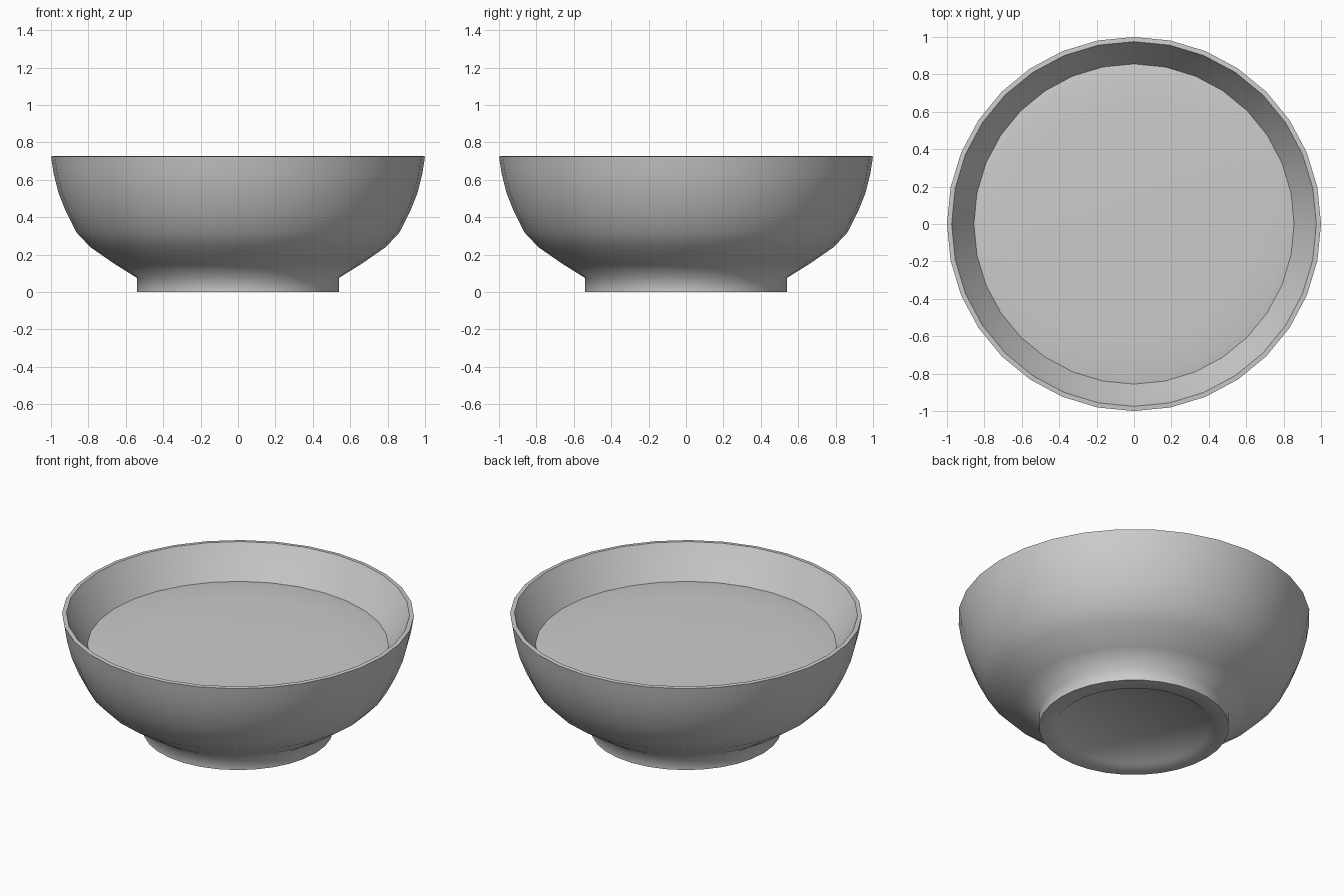
import bpy, bmesh, math

if "Cube" in bpy.data.objects:
    bpy.data.objects.remove(bpy.data.objects["Cube"])

SIDES = 32


def lathe(name, profile, angle):
    """Spin an (r, z) profile round z; points with r = 0 become poles."""
    bm = bmesh.new()
    rings = []
    for r, z in profile:
        if r == 0:
            rings.append([bm.verts.new((0, 0, z))] * SIDES)
        else:
            rings.append([bm.verts.new((r * math.cos(2 * math.pi * i / SIDES),
                                        r * math.sin(2 * math.pi * i / SIDES), z))
                          for i in range(SIDES)])
    for a, b in zip(rings, rings[1:]):
        for i in range(SIDES):
            j = (i + 1) % SIDES
            bm.faces.new(list(dict.fromkeys((a[i], a[j], b[j], b[i]))))
    bmesh.ops.recalc_face_normals(bm, faces=bm.faces)
    mesh = bpy.data.meshes.new(name)
    bm.to_mesh(mesh)
    bm.free()
    obj = bpy.data.objects.new(name, mesh)
    bpy.context.collection.objects.link(obj)
    bpy.ops.object.select_all(action='DESELECT')
    obj.select_set(True)
    bpy.context.view_layer.objects.active = obj
    bpy.ops.object.shade_smooth_by_angle(angle=math.radians(angle))
    return obj


# Bowl: recessed base, foot ring, rounded outside, rim, inside wall
lathe("bowl", [
    (0, 0.015), (0.43, 0.015), (0.445, 0), (0.54, 0), (0.54, 0.075),
    (0.66, 0.15), (0.79, 0.24), (0.865, 0.32), (0.92, 0.43), (0.96, 0.53),
    (0.985, 0.63), (1.0, 0.725),
    (0.975, 0.727), (0.96, 0.70), (0.91, 0.62), (0.855, 0.53),
    (0.77, 0.40), (0.6, 0.25), (0.3, 0.16), (0, 0.14)], 60)

# Contents: shallow disc with a softly rounded edge filling the bowl
lathe("contents", [
    (0, 0.50), (0.83, 0.50), (0.856, 0.533), (0.80, 0.542), (0.6, 0.545),
    (0, 0.545)], 40)
